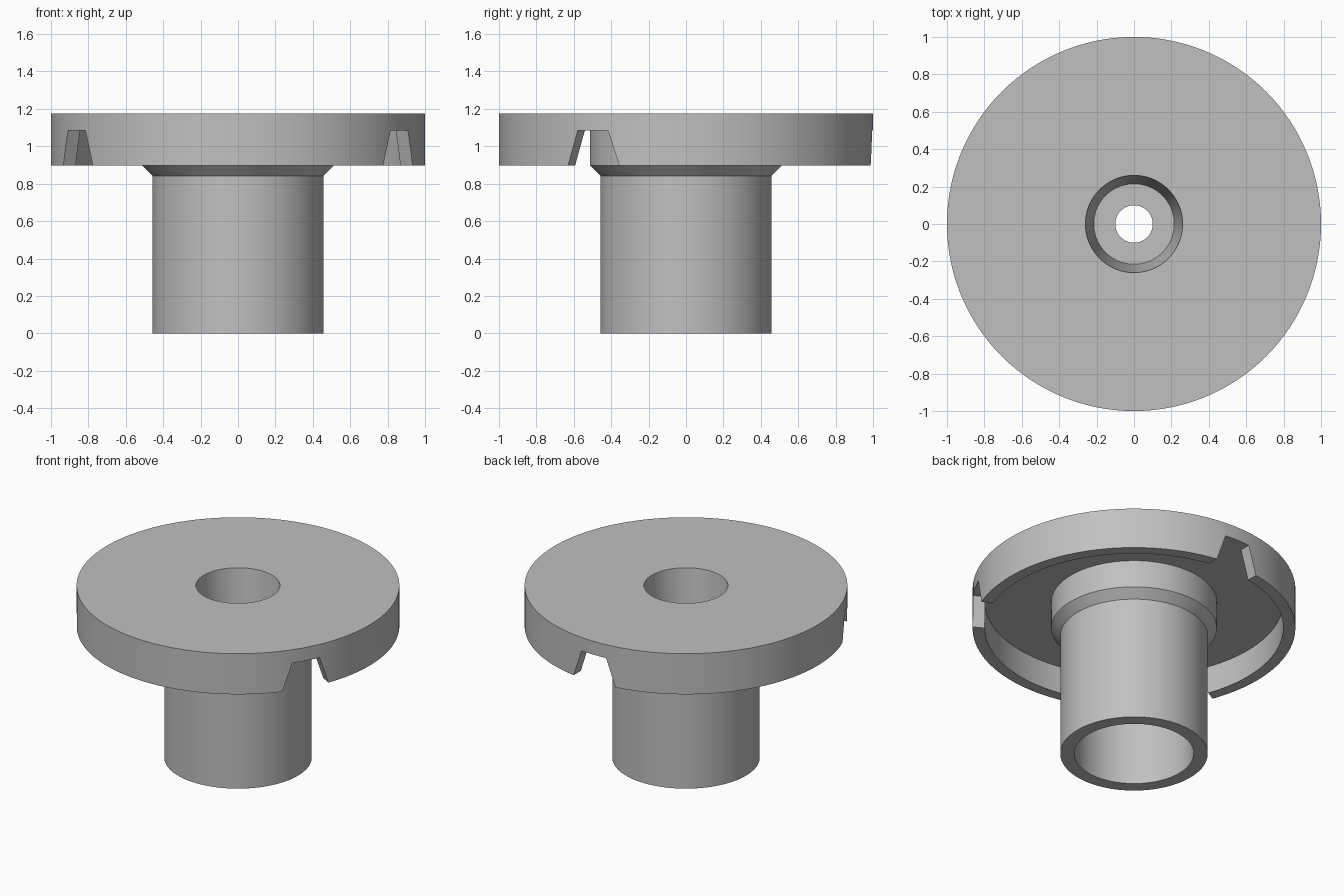
import bpy
import bmesh
import math
from mathutils import Matrix

cube = bpy.data.objects.get("Cube")
if cube:
    bpy.data.objects.remove(cube, do_unlink=True)

SEGMENTS = 128
RIM_BOTTOM, CEILING, TOP = 0.898, 1.085, 1.176

grey = bpy.data.materials.new("plain grey")
grey.use_nodes = True
grey.diffuse_color = (0.53, 0.53, 0.53, 1)
grey.node_tree.nodes["Principled BSDF"].inputs["Base Color"].default_value = grey.diffuse_color


def add_object(name, bm):
    bmesh.ops.recalc_face_normals(bm, faces=bm.faces[:])
    mesh = bpy.data.meshes.new(name)
    bm.to_mesh(mesh)
    bm.free()
    mesh.materials.append(grey)
    obj = bpy.data.objects.new(name, mesh)
    bpy.context.collection.objects.link(obj)
    return obj


def lathe(name, profile):
    """Turn a closed (radius, z) outline about the z axis."""
    bm = bmesh.new()
    rings = []
    for i in range(SEGMENTS):
        a = 2 * math.pi * i / SEGMENTS
        rings.append([bm.verts.new((r * math.cos(a), r * math.sin(a), z)) for r, z in profile])
    n = len(profile)
    for i, ring in enumerate(rings):
        after = rings[(i + 1) % SEGMENTS]
        for j in range(n):
            k = (j + 1) % n
            bm.faces.new((ring[j], after[j], after[k], ring[k]))
    return add_object(name, bm)


# Hollow stem, chamfered collar and lipped disc in one turned body
body = lathe("flanged_hub", [
    (0.37, 0), (0.457, 0), (0.457, 0.842), (0.513, RIM_BOTTOM), (0.513, CEILING),
    (0.925, CEILING), (0.925, RIM_BOTTOM), (1, RIM_BOTTOM), (1, TOP),
    (0.26, TOP), (0.215, 0.72), (0.1, 0.72), (0.1, 0.6), (0.37, 0.6)])

# Three tapered notches through the rim
bm = bmesh.new()
slope = (0.158 - 0.093) / (CEILING - RIM_BOTTOM)
low = RIM_BOTTOM - 0.1
wide = 0.158 + 0.1 * slope
outline = [(-wide, low), (wide, low), (0.093, CEILING), (-0.093, CEILING)]
for angle in (90, 210, 330):
    turn = Matrix.Rotation(math.radians(angle), 3, 'Z')
    ends = []
    for x in (0.8, 1.1):
        verts = [bm.verts.new((x, y, z)) for y, z in outline]
        for v in verts:
            v.co = turn @ v.co
        ends.append(verts)
        bm.faces.new(verts)
    for j in range(4):
        k = (j + 1) % 4
        bm.faces.new((ends[0][j], ends[0][k], ends[1][k], ends[1][j]))
cutter = add_object("notch_cutter", bm)
cutter.hide_render = True
cutter.hide_set(True)

cut = body.modifiers.new("rim notches", 'BOOLEAN')
cut.operation = 'DIFFERENCE'
cut.solver = 'EXACT'
cut.object = cutter

# Apply the cut, then smooth the round walls and keep the edges crisp
bpy.ops.object.select_all(action='DESELECT')
body.select_set(True)
bpy.context.view_layer.objects.active = body
bpy.ops.object.modifier_apply(modifier=cut.name)
bpy.data.objects.remove(cutter, do_unlink=True)
bpy.ops.object.shade_smooth_by_angle(angle=math.radians(30))
